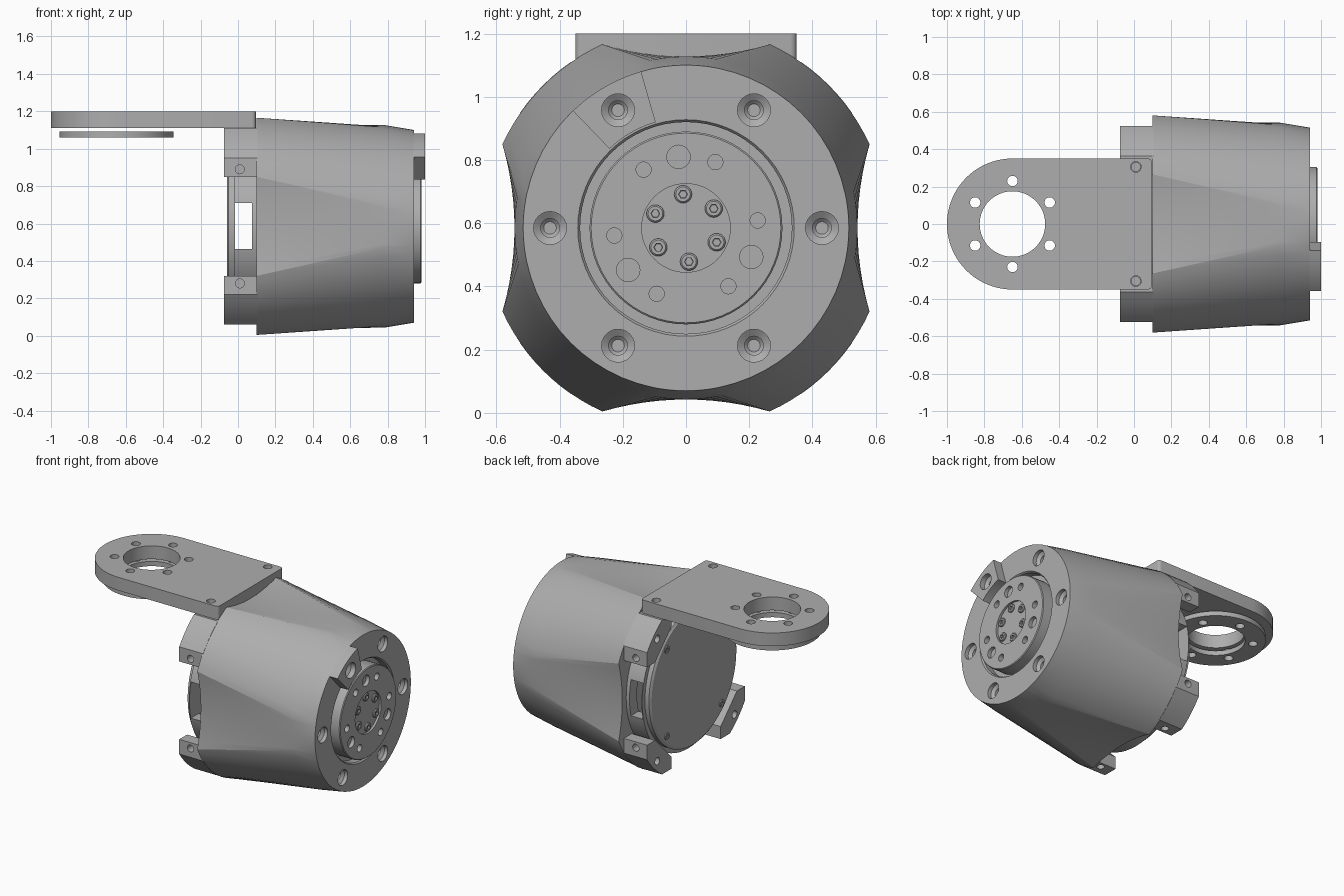
import bpy, bmesh
from math import sin, cos, pi, radians

if "Cube" in bpy.data.objects:
    bpy.data.objects.remove(bpy.data.objects["Cube"])

AXIS_Z = 0.585      # height of the actuator axis
grey = bpy.data.materials.new("machined grey")
grey.use_nodes = True
grey.diffuse_color = (0.42, 0.42, 0.42, 1)
grey.node_tree.nodes["Principled BSDF"].inputs["Base Color"].default_value = (0.42, 0.42, 0.42, 1)

PLACE = {
    "X": lambda p, a, b: (p, a, b + AXIS_Z),
    "Y": lambda p, a, b: (a, p, b + AXIS_Z),
    "Z": lambda p, a, b: (a, b, p),
}


def loft(name, axis, sections):
    """Solid through (position, outline) sections along an axis."""
    bm = bmesh.new()
    rings = [[bm.verts.new(PLACE[axis](p, a, b)) for a, b in pts] for p, pts in sections]
    n = len(rings[0])
    for lo, hi in zip(rings, rings[1:]):
        for i in range(n):
            j = (i + 1) % n
            bm.faces.new((lo[i], lo[j], hi[j], hi[i]))
    bm.faces.new(rings[0])
    bm.faces.new(rings[-1])
    bmesh.ops.recalc_face_normals(bm, faces=bm.faces)
    mesh = bpy.data.meshes.new(name)
    bm.to_mesh(mesh)
    bm.free()
    mesh.materials.append(grey)
    ob = bpy.data.objects.new(name, mesh)
    bpy.context.collection.objects.link(ob)
    return ob


def arc(r, start, end, n, ca=0, cb=0):
    return [(ca + r * cos(radians(start + (end - start) * i / n)),
             cb + r * sin(radians(start + (end - start) * i / n))) for i in range(n + 1)]


def circle(r, ca=0, cb=0, n=24):
    return arc(r, 0, 360, n, ca, cb)[:-1]


def turned(name, axis, profile, ca=0, cb=0, n=24):
    """Round solid from (position, radius) steps."""
    return loft(name, axis, [(p, circle(r, ca, cb, n)) for p, r in profile])


def polar(r, deg):
    return r * cos(radians(deg)), r * sin(radians(deg))


def cut(ob, cutters):
    for c in cutters:
        mod = ob.modifiers.new("cut", "BOOLEAN")
        mod.operation, mod.solver, mod.object = "DIFFERENCE", "EXACT", c
        c.hide_render = True
        dg = bpy.context.evaluated_depsgraph_get()
        mesh = bpy.data.meshes.new_from_object(ob.evaluated_get(dg))
        ob.modifiers.remove(mod)
        ob.data = mesh
        bpy.data.objects.remove(c)
    return ob


# Housing: scalloped at the rear, blending to a round nose
def housing_outline(r, half, dip):
    pts = []
    for q in range(4):
        side = []
        for i in range(12):
            s = i / 6 - 1
            a, b = r * cos(radians(half)), r * sin(radians(half)) * s
            if dip:
                side.append((a - dip * (1 - s * s), b))
            else:
                side.append(polar(r, half * s))
        corner = arc(r, half, 90 - half, 12)[:-1]
        c, d = round(cos(q * pi / 2)), round(sin(q * pi / 2))
        pts += [(a * c - b * d, a * d + b * c) for a, b in side + corner]
    return pts


def mounting_holes():
    return [turned("hole_cutter", "X", [(0.86, 0.02), (0.87, 0.03), (0.9, 0.03), (0.915, 0.052), (1.05, 0.052)],
                   *polar(0.43, 60 * k)) for k in range(6)]


housing = loft("housing", "X", [(0.1, housing_outline(0.638, 24.5, 0.038)),
                                (0.78, housing_outline(0.542, 12, 0)),
                                (0.94, housing_outline(0.515, 12, 0))])
cut(housing, [turned("bore_cutter", "X", [(0.88, 0.335), (0.93, 0.335), (0.95, 0.35)], n=64)] + mounting_holes())

# Raised clamp tab around one nose screw
tab = loft("nose_tab", "X", [(x, arc(0.515, 106, 134, 10) + arc(0.348, 134, 106, 8)) for x in (0.93, 1.0)])
cut(tab, [turned("tab_cutter", "X", [(0.9, 0.03), (0.95, 0.03), (0.965, 0.052), (1.05, 0.052)], *polar(0.43, 120))])

# Output hub with recessed centre and bolt pattern
hub = turned("output_hub", "X", [(0.87, 0.305), (0.975, 0.305), (0.98, 0.3)], n=64)
cutters = [turned("recess_cutter", "X", [(0.965, 0.14), (1.0, 0.14)], n=48)]
cutters += [turned("hub_cutter", "X", [(0.93, 0.024), (1.0, 0.024)], *polar(0.228, 6 + 60 * k)) for k in range(6)]
cutters += [turned("dowel_cutter", "X", [(0.955, 0.037), (1.0, 0.037)], *polar(0.226, 96 + 120 * k)) for k in range(3)]
cut(hub, cutters)
for k in range(6):
    y, z = polar(0.107, 35 + 60 * k)
    bolt = turned("hub_bolt_%d" % k, "X", [(0.95, 0.028), (0.972, 0.028), (0.977, 0.023)], y, z)
    cut(bolt, [turned("socket_cutter", "X", [(0.96, 0.005), (0.966, 0.014), (1.0, 0.014)], y, z, 6)])

# Rear ring wall with a slot passing through both sides
ring = turned("rear_ring", "X", [(-0.02, 0.5), (0.11, 0.5)], n=64)
cut(ring, [turned("ring_cutter", "X", [(-0.05, 0.42), (0.08, 0.42)], n=64),
           loft("slot_cutter", "Z", [(z, [(-0.015, -1), (0.075, -1), (0.075, 1), (-0.015, 1)])
                                     for z in (0.465, 0.71)])])

# Rear cover and its four screws
turned("rear_cover", "X", [(-0.06, 0.455), (-0.05, 0.47), (-0.015, 0.47)], n=64)
for k in range(4):
    y, z = polar(0.417, 45 + 90 * k)
    screw = turned("cover_screw_%d" % k, "X", [(-0.067, 0.024), (-0.05, 0.024)], y, z, 16)
    cut(screw, [turned("socket_cutter", "X", [(-0.08, 0.013), (-0.061, 0.013)], y, z, 6)])

# Four corner feet with tapped holes on each outer face
foot = [(0.44, 0.265), (0.525, 0.265)] + arc(0.639, 34.8, 55.2, 6) + [(0.265, 0.525), (0.265, 0.44)]
for sy in (-1, 1):
    for sz in (-1, 1):
        leg = loft("corner_foot", "X", [(x, [(a * sy, b * sz) for a, b in foot]) for x in (-0.075, 0.105)])
        cut(leg, [
            turned("side_cutter", "Y", [(0.46 * sy, 0.024), (0.6 * sy, 0.024)], 0.01, 0.305 * sz),
            turned("cap_cutter", "Z", [(AXIS_Z + 0.46 * sz, 0.024), (AXIS_Z + 0.6 * sz, 0.024)], 0.01, 0.305 * sy),
            turned("end_cutter", "X", [(-0.1, 0.025), (-0.035, 0.025)], 0.415 * sy, 0.415 * sz)])


# Bracket plate with rounded end, and the loose flange beneath it
def flange_cutters():
    return [turned("flange_cutter", "Z", [(1, 0.028), (1.3, 0.028)], -0.65 + a, b)
            for a, b in (polar(0.23, 30 + 60 * k) for k in range(6))]


outline = (arc(0.35, 90, 270, 40, -0.65) + arc(0.02, -90, 0, 4, 0.075, -0.33)
           + arc(0.02, 0, 90, 4, 0.075, 0.33))
plate = loft("bracket_plate", "Z", [(1.11, outline), (1.2, outline)])
cut(plate, [turned("plate_bore_cutter", "Z", [(1, 0.175), (1.3, 0.175)], -0.65, 0, 64)] + flange_cutters()
    + [turned("plate_hole_cutter", "Z", [(1, 0.028), (1.3, 0.028)], 0.01, y) for y in (-0.305, 0.305)])
flange = turned("lower_flange", "Z", [(1.06, 0.305), (1.092, 0.305)], -0.65, 0, 64)
cut(flange, [turned("flange_bore_cutter", "Z", [(1, 0.18), (1.3, 0.18)], -0.65, 0, 64)] + flange_cutters())

# Smooth round surfaces while keeping machined edges crisp
bpy.ops.object.select_all(action="DESELECT")
for ob in bpy.context.collection.objects:
    if ob.type == "MESH" and ob.data.materials and ob.data.materials[0] == grey:
        ob.select_set(True)
        bpy.context.view_layer.objects.active = ob
bpy.ops.object.shade_smooth_by_angle(angle=radians(25))
